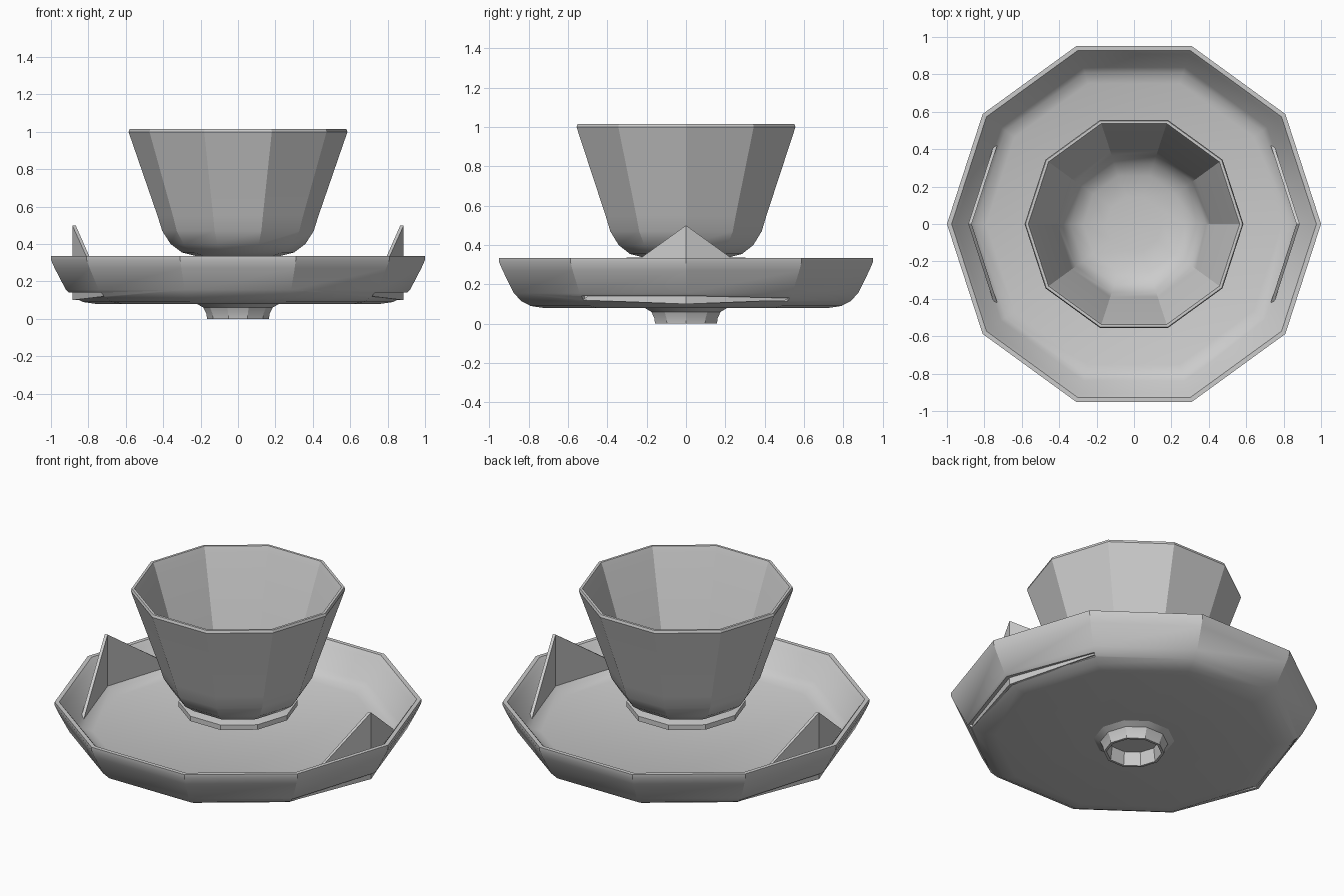
import bpy, bmesh
from math import cos, sin, pi, radians
from mathutils import Vector

SIDES = 10
if "Cube" in bpy.data.objects:
    bpy.data.objects.remove(bpy.data.objects["Cube"])

# One plain grey clay
clay = bpy.data.materials.new("grey_clay")
clay.use_nodes = True
GREY = (0.6, 0.6, 0.6, 1)
clay.diffuse_color = GREY
clay.node_tree.nodes["Principled BSDF"].inputs["Base Color"].default_value = GREY


def finish(name, bm):
    bmesh.ops.remove_doubles(bm, verts=bm.verts, dist=0.0005)
    bmesh.ops.recalc_face_normals(bm, faces=bm.faces)
    mesh = bpy.data.meshes.new(name)
    bm.to_mesh(mesh)
    bm.free()
    mesh.materials.append(clay)
    obj = bpy.data.objects.new(name, mesh)
    bpy.context.collection.objects.link(obj)
    return obj


def smooth(obj):
    bpy.ops.object.select_all(action='DESELECT')
    obj.select_set(True)
    bpy.context.view_layer.objects.active = obj
    bpy.ops.object.shade_smooth_by_angle(angle=radians(30))


def lathe(name, profile):
    """Ten-sided turned part from (radius, height) points, axis to axis."""
    bm = bmesh.new()
    rings = [[bm.verts.new((r * cos(2 * pi * i / SIDES), r * sin(2 * pi * i / SIDES), z))
              for i in range(SIDES)] for r, z in profile if r]
    for low, high in zip(rings, rings[1:]):
        for i in range(SIDES):
            j = (i + 1) % SIDES
            bm.faces.new((low[i], low[j], high[j], high[i]))
    for ring in (rings[0], rings[-1]):
        bm.faces.new(ring)
    return finish(name, bm)


def bent_plate(name, side, r_in, r_out, tops, bottoms):
    """Plate folded around one corner of the ten-sided saucer."""
    bm = bmesh.new()
    columns = []
    for k, (top, bottom) in enumerate(zip(tops, bottoms)):
        a = (k - 1) * 2 * pi / SIDES
        columns.append([bm.verts.new((side * r * cos(a), r * sin(a), z))
                        for r, z in ((r_in, bottom), (r_out, bottom), (r_out, top), (r_in, top))])
    for a, b in zip(columns, columns[1:]):
        for i in range(4):
            j = (i + 1) % 4
            bm.faces.new((a[i], a[j], b[j], b[i]))
    bm.faces.new(columns[0])
    bm.faces.new(columns[-1])
    return finish(name, bm)


# Saucer with hollow foot, rounded underside and thin rim
saucer = lathe("saucer", [
    (0.14, 0.08), (0.15, 0), (0.165, 0), (0.17, 0.03), (0.185, 0.06), (0.22, 0.08),
    (0.76, 0.08), (0.83, 0.09), (0.88, 0.115), (0.92, 0.155), (0.98, 0.27), (1, 0.315),
    (1, 0.335), (0.975, 0.335), (0.955, 0.31), (0.88, 0.2), (0.85, 0.175), (0.79, 0.155)])

# Cup body
cup = lathe("cup", [
    (0.22, 0.335), (0.3, 0.355), (0.36, 0.4), (0.405, 0.47), (0.43, 0.55), (0.575, 0.97),
    (0.585, 1), (0.58, 1.015), (0.565, 1.015), (0.55, 0.98), (0.41, 0.56),
    (0.385, 0.49), (0.34, 0.43), (0.27, 0.395), (0.15, 0.38)])
smooth(cup)

# Foot under the cup
cup_foot = lathe("cup_foot", [(0.315, 0.3), (0.325, 0.303), (0.325, 0.333), (0.315, 0.336)])
smooth(cup_foot)

# Triangular fins on both sides, each seated in a slit in the saucer wall
for side, label in ((1, "left"), (-1, "right")):
    bent_plate(label + "_fin", side, 0.868, 0.886, (0.125, 0.5, 0.125), (0.12, 0.1, 0.12))
    cutter = bent_plate(label + "_slit_cutter", side, 0.876, 1.1,
                        (0.14, 0.142, 0.13), (0.12, 0.105, 0.11))
    cutter.hide_render = True
    cutter.hide_set(True)
    cut = saucer.modifiers.new(label + "_slit", 'BOOLEAN')
    cut.operation = 'DIFFERENCE'
    cut.solver = 'EXACT'
    cut.object = cutter
smooth(saucer)
